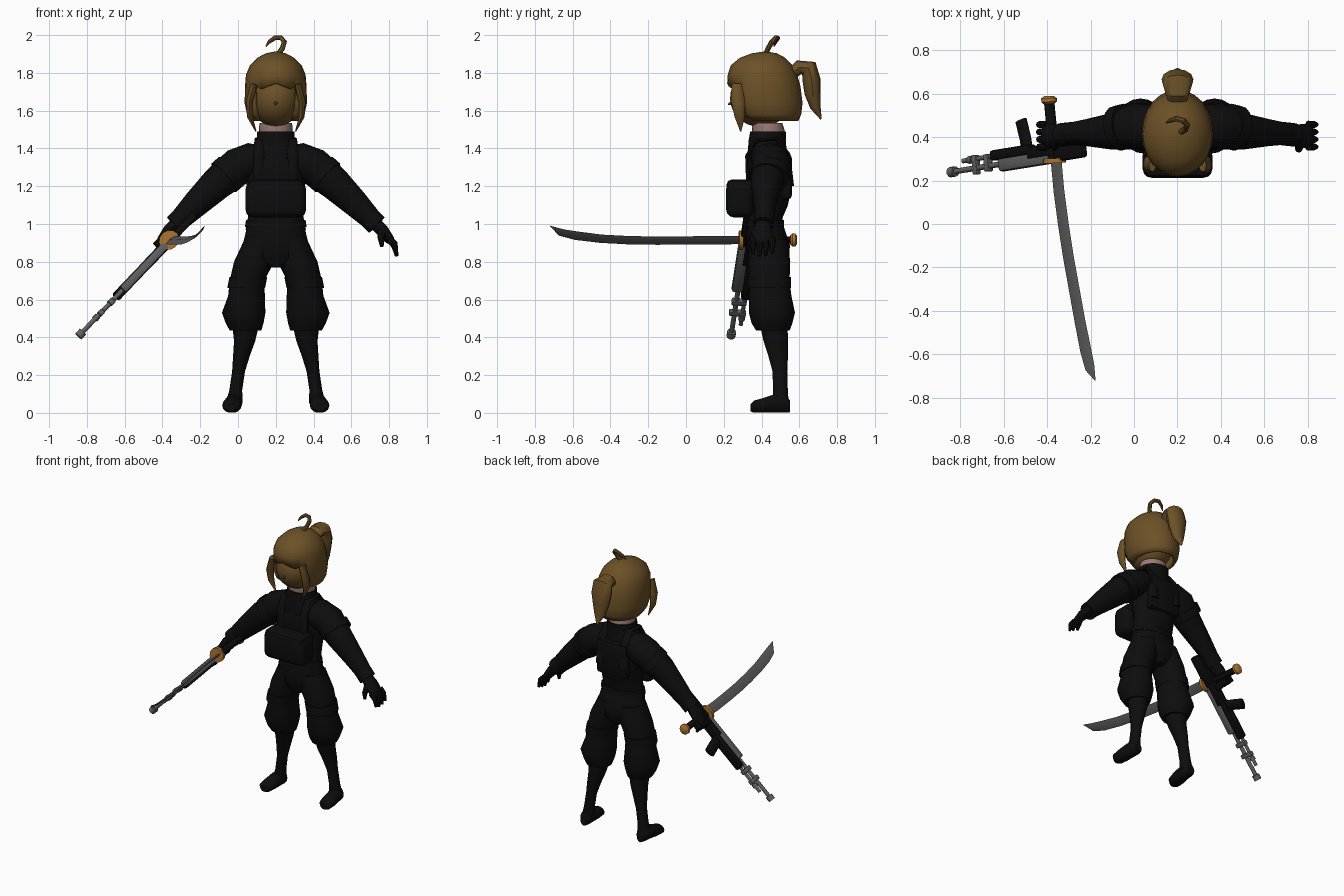
import bpy, bmesh, math
from mathutils import Vector

CX = 0.2  # body centre line


def mat(name, r, g, b):
    m = bpy.data.materials.new(name)
    m.diffuse_color = (r, g, b, 1)
    return m


HAIR = mat("brown_hair", 0.15, 0.082, 0.02)
BLACK = mat("black_cloth", 0.004, 0.004, 0.0045)
SKIN = mat("pale_skin", 0.33, 0.2, 0.18)
GOLD = mat("gold", 0.42, 0.18, 0.03)
STEEL = mat("blade_steel", 0.11, 0.11, 0.11)
METAL = mat("gun_metal", 0.12, 0.12, 0.125)


def finish(name, bm, material, angle=40):
    bmesh.ops.recalc_face_normals(bm, faces=bm.faces[:])
    me = bpy.data.meshes.new(name)
    bm.to_mesh(me)
    bm.free()
    me.shade_smooth()
    me.set_sharp_from_angle(angle=math.radians(angle))
    me.materials.append(material)
    ob = bpy.data.objects.new(name, me)
    bpy.context.collection.objects.link(ob)
    return ob


def skin_rings(bm, rings, caps=True):
    n = len(rings[0])
    for a, b in zip(rings, rings[1:]):
        for i in range(n):
            j = (i + 1) % n
            bm.faces.new((a[i], a[j], b[j], b[i]))
    if caps:
        bm.faces.new(rings[0])
        bm.faces.new(rings[-1])


def tube(name, pts, radii, material, ref=(0, 1, 0), n=10, fixed=None, angle=40):
    """Elliptical sections along a path; radii = (along ref, across ref)."""
    bm = bmesh.new()
    pts = [Vector(p) for p in pts]
    rings = []
    for i, p in enumerate(pts):
        t = Vector(fixed) if fixed else pts[min(i + 1, len(pts) - 1)] - pts[max(i - 1, 0)]
        t.normalize()
        u = Vector(ref)
        u = (u - t * u.dot(t)).normalized()
        v = t.cross(u)
        r = radii[i] if isinstance(radii, list) else radii
        ra, rb = r if isinstance(r, tuple) else (r, r)
        rings.append([bm.verts.new(p + u * ra * math.cos(2 * math.pi * k / n)
                                   + v * rb * math.sin(2 * math.pi * k / n)) for k in range(n)])
    skin_rings(bm, rings)
    return finish(name, bm, material, angle)


def loft(name, rows, material, x=0, n=20, side=1):
    """Stacked horizontal ellipses; rows = (x offset, y, z, rx, ry)."""
    return tube(name, [(CX + side * (x + r[0]), r[1], r[2]) for r in rows],
                [(r[3], r[4]) for r in rows], material, (1, 0, 0), n, (0, 0, 1))


def box(name, c, size, material, bevel=0.01, axes=None, segs=2):
    bm = bmesh.new()
    bmesh.ops.create_cube(bm, size=1)
    ax = [Vector(a) for a in (axes or ((1, 0, 0), (0, 1, 0), (0, 0, 1)))]
    for v in bm.verts:
        v.co = Vector(c) + sum((ax[i] * v.co[i] * size[i] for i in range(3)), Vector())
    bmesh.ops.bevel(bm, geom=bm.edges[:], offset=bevel, segments=segs, affect='EDGES', profile=0.5)
    return finish(name, bm, material)


def ball(name, c, r, material):
    bm = bmesh.new()
    bmesh.ops.create_uvsphere(bm, u_segments=24, v_segments=14, radius=1)
    for v in bm.verts:
        v.co = Vector([c[i] + v.co[i] * r[i] for i in range(3)])
    return finish(name, bm, material)


# --- torso, collar and vest
loft("torso", [(0, .42, .97, .16, .095), (0, .42, 1.03, .148, .09), (0, .435, 1.1, .145, .105),
               (0, .44, 1.2, .155, .118), (0, .435, 1.3, .165, .115), (0, .43, 1.37, .15, .105),
               (0, .43, 1.42, .115, .1), (0, .43, 1.445, .1, .098), (0, .435, 1.49, .098, .095)], BLACK)
loft("neck", [(0, .44, 1.44, .085, .08), (0, .435, 1.5, .09, .086), (0, .43, 1.535, .086, .08)], SKIN)
box("chest_pouch", (CX, .285, 1.13), (.32, .145, .19), BLACK, .04, segs=3)
box("chest_pouch_flap", (CX, .29, 1.205), (.3, .15, .06), BLACK, .025)
box("vest_front", (CX, .345, 1.28), (.22, .05, .14), BLACK, .015)
box("vest_back", (CX, .53, 1.25), (.24, .06, .24), BLACK, .02)
loft("belt", [(0, .42, .985, .163, .1), (0, .42, 1.02, .158, .098)], BLACK)
loft("hips", [(0, .435, .77, .05, .08), (0, .437, .82, .15, .11), (0, .435, .89, .175, .115),
              (0, .425, .95, .16, .105), (0, .42, 1.0, .152, .093)], BLACK)

for side, tag in ((-1, "right"), (1, "left")):
    def P(o, y, z):
        return (CX + side * o, y, z)

    # vest strap over the shoulder
    tube(tag + "_vest_strap", [P(.09, .33, 1.22), P(.09, .325, 1.36), P(.085, .37, 1.44),
                               P(.085, .48, 1.45), P(.09, .54, 1.37), P(.09, .56, 1.2)],
         (.028, .012), BLACK, (1, 0, 0), 8)
    # trousers gathered below the knee, with straps
    loft(tag + "_trouser_leg", [(.075, .435, .92, .09, .1), (.115, .44, .8, .106, .112),
                                (.152, .44, .7, .092, .108), (.155, .445, .62, .097, .113),
                                (.17, .455, .53, .115, .122), (.165, .455, .475, .1, .108),
                                (.16, .46, .435, .083, .088)], BLACK, side=side)
    loft(tag + "_knee_strap", [(.157, .44, .66, .1, .116), (.145, .44, .72, .1, .116)], BLACK, side=side)
    loft(tag + "_shin", [(.16, .465, .46, .07, .075), (.165, .475, .38, .056, .066),
                         (.182, .488, .3, .044, .053), (.197, .497, .22, .034, .04),
                         (.212, .5, .12, .034, .04), (.22, .5, .05, .045, .045)], BLACK, side=side, n=14)
    # boot running from heel to toe
    tube(tag + "_boot", [P(.222, .55, .035), P(.222, .53, .048), P(.226, .47, .05), P(.232, .41, .04),
                         P(.236, .36, .033), P(.236, .342, .027)],
         [(.025, .032), (.04, .048), (.046, .05), (.052, .04), (.046, .033), (.025, .02)],
         BLACK, (1, 0, 0), 14, (0, 1, 0))
    # arm, cuff and shoulder pad
    tube(tag + "_arm", [P(.06, .44, 1.33), P(.13, .445, 1.335), P(.2, .45, 1.305), P(.31, .425, 1.215),
                        P(.42, .42, 1.11), P(.5, .415, 1.03), P(.53, .41, 1.0)],
         [(.08, .08), (.105, .095), (.105, .1), (.083, .088), (.062, .072), (.05, .058), (.045, .048)],
         BLACK, n=16)
    tube(tag + "_cuff", [P(.485, .415, 1.045), P(.535, .41, .995)], (.054, .058), BLACK, n=16)
    tube(tag + "_shoulder_band", [P(.235, .45, 1.28), P(.275, .44, 1.245)], (.105, .1), BLACK, n=16)
    # hand; the right fingers close around the sword grip
    tube(tag + "_palm", [P(.52, .41, 1.01), P(.565, .405, .965), P(.605, .405, .915), P(.615, .405, .9)],
         [(.036, .036), (.055, .035), (.056, .026), (.045, .016)], BLACK)
    for k in range(4):
        y = .355 + .034 * k
        drop = .012 * abs(k - 1.3)
        path = [P(.6, y, .925), P(.63, y, .875 + drop), P(.64, y, .825 + drop)]
        if side < 0:
            path = [P(.6, y, .925), P(.635, y, .895), P(.605, y, .86)]
        tube(tag + "_finger_%d" % (k + 1), path, [.018, .016, .009], BLACK, n=8)
    tube(tag + "_thumb", [P(.56, .37, .96), P(.558, .345, .92), P(.562, .34, .88)],
         [.022, .018, .009], BLACK, n=8)
    # long lock framing the face
    tube(tag + "_hair_lock", [P(.115, .27, 1.74), P(.14, .275, 1.65), P(.138, .285, 1.57), P(.105, .29, 1.49)],
         [(.03, .018), (.036, .018), (.028, .015), (.003, .003)], HAIR, n=8)

# --- head
ball("head", (CX, .395, 1.665), (.135, .162, .152), HAIR)
tube("nose", [(CX, .25, 1.645), (CX, .222, 1.632)], [.016, .003], HAIR, (1, 0, 0), 6)

# hair shell with a face opening below the fringe
bm = bmesh.new()
N = 24
rings = []
for z, rx, cy, ry in ((1.545, .13, .445, .15), (1.58, .152, .43, .18), (1.64, .165, .42, .197),
                      (1.73, .163, .412, .194), (1.79, .158, .405, .184), (1.84, .137, .4, .163),
                      (1.88, .097, .405, .12), (1.903, .055, .415, .068), (1.912, .012, .42, .015)):
    ring = []
    for k in range(N):
        a = 2 * math.pi * k / N
        wave = .014 * math.cos(6 * a) if z == 1.73 and math.cos(a) > .6 else 0
        ring.append(bm.verts.new((CX + rx * math.sin(a), cy - ry * math.cos(a), z + wave)))
    rings.append(ring)
skin_rings(bm, rings, False)
bm.faces.new(rings[-1])
face_gap = []
for f in bm.faces:
    c = f.calc_center_median()
    if c.z < 1.7 and math.atan2(abs(c.x - CX), .42 - c.y) < math.radians(46):
        face_gap.append(f)
bmesh.ops.delete(bm, geom=face_gap, context='FACES')
cap = finish("hair_cap", bm, HAIR)
sol = cap.modifiers.new("thickness", 'SOLIDIFY')
sol.thickness = .022
sol.offset = -1

tube("ponytail", [(CX, .55, 1.79), (CX, .6, 1.83), (CX, .65, 1.825), (CX, .665, 1.76), (CX, .67, 1.69),
                  (CX, .685, 1.62), (CX, .715, 1.555)],
     [(.04, .03), (.055, .038), (.07, .048), (.073, .048), (.06, .042), (.04, .028), (.004, .004)],
     HAIR, (1, 0, 0), 12)
tube("hair_curl", [(.21, .42, 1.895), (.235, .435, 1.93), (.245, .455, 1.965), (.228, .475, 1.986),
                   (.195, .485, 1.985), (.165, .475, 1.965), (.148, .465, 1.94)],
     [.014, .014, .014, .013, .013, .01, .003], HAIR, (0, 1, .2), 8)

# --- curved sword
tube("sword_blade", [(-.358, .29, .915), (-.345, .15, .914), (-.325, 0, .913), (-.302, -.15, .912),
                     (-.275, -.3, .914), (-.248, -.45, .922), (-.222, -.58, .938), (-.203, -.66, .955),
                     (-.178, -.72, .99)],
     [(.033, .007)] * 6 + [(.034, .006), (.029, .005), (.002, .001)], STEEL, (.75, 0, .66), 4, angle=25)
tube("sword_guard", [(-.365, .28, .915), (-.366, .302, .915)], (.056, .05), GOLD, (.75, 0, .66), 12)
tube("sword_grip", [(-.365, .3, .915), (-.39, .56, .915)], (.024, .02), BLACK, (1, 0, 0), 10)
tube("sword_pommel", [(-.389, .552, .915), (-.39, .562, .915), (-.391, .578, .915), (-.391, .588, .915)],
     [.024, .036, .036, .022], GOLD, (1, 0, 0), 10)

# --- rifle, laid out along its own axes: a = along, b = underside, c = width
D = Vector((.62, .1, .65)).normalized()
B = Vector((0, 1, 0))
B = (B - D * B.dot(D)).normalized()
C = D.cross(B)
MUZZLE = Vector((-.845, .238, .405))


def G(a, b):
    return MUZZLE + D * a + B * b


def gun_box(name, a0, a1, b0, b1, w, material, bevel=.006):
    box(name, G((a0 + a1) / 2, (b0 + b1) / 2), (a1 - a0, b1 - b0, w), material, bevel, (D, B, C))


def gun_tube(name, a0, a1, b, r, material=METAL):
    tube(name, [G(a0, b), G(a1, b)], r, material, n=10)


gun_tube("rifle_barrel", 0, .4, 0, .013)
gun_tube("rifle_muzzle_brake", 0, .035, 0, .024)
gun_tube("rifle_gas_tube", .09, .38, .042, .011)
gun_tube("rifle_gas_collar", .13, .155, .042, .018)
gun_box("rifle_front_sight", .16, .19, -.03, .06, .03, METAL)
gun_box("rifle_sight_base", .24, .27, -.025, .055, .034, METAL)
gun_box("rifle_top_cover", .34, .68, -.035, .025, .046, METAL, .012)
gun_box("rifle_handguard", .29, .56, .02, .068, .05, BLACK, .012)
gun_box("rifle_receiver", .54, .7, .0, .055, .052, BLACK)
gun_box("rifle_stock", .67, .9, -.03, .05, .042, BLACK, .012)
tube("rifle_magazine", [G(.52, .04), G(.515, .1), G(.495, .185)], (.036, .018), BLACK, D, 8)
tube("rifle_grip", [G(.65, .04), G(.68, .13)], (.026, .018), BLACK, D, 8)
